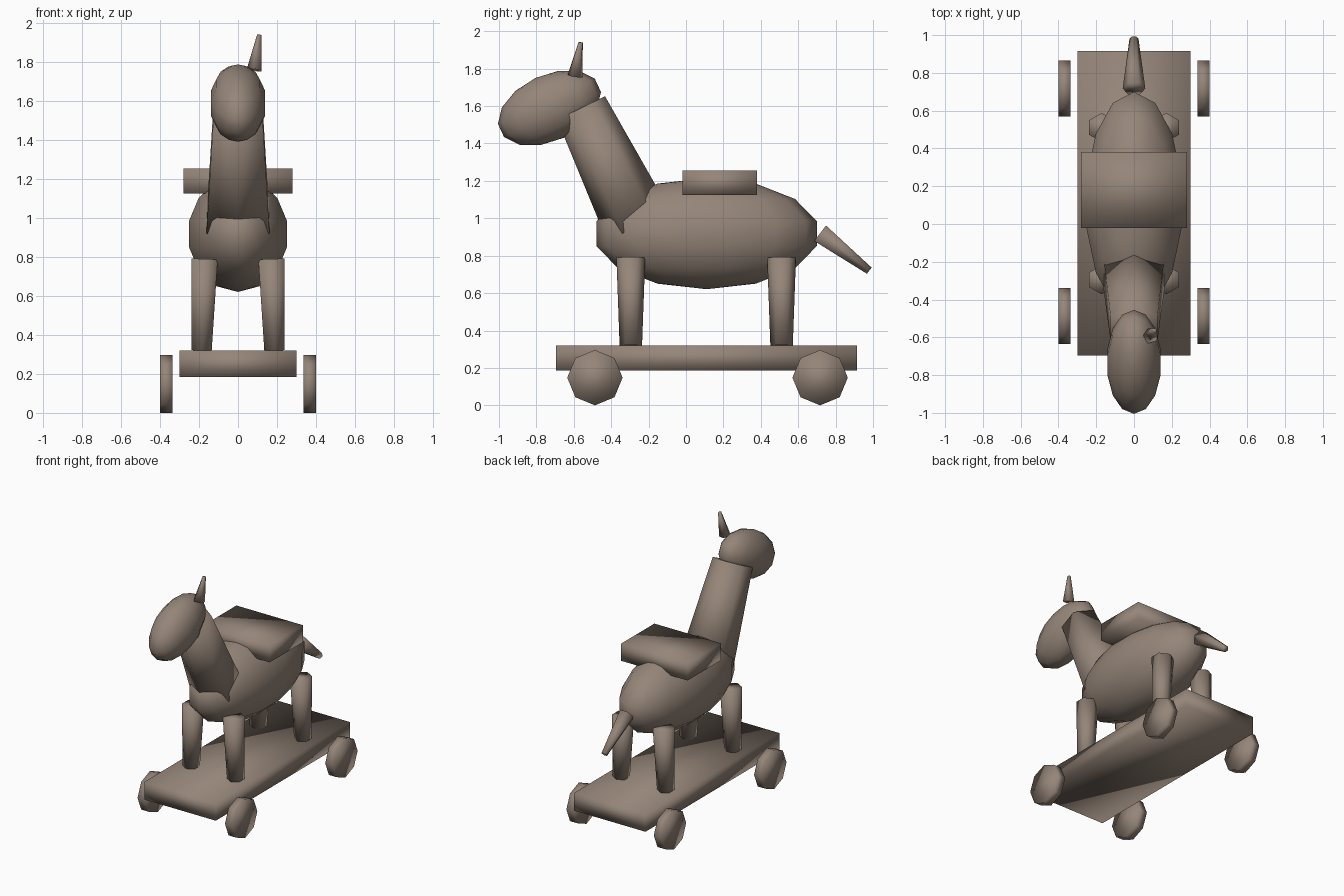
import bpy, bmesh, math
from mathutils import Vector, Matrix

if "Cube" in bpy.data.objects:
    bpy.data.objects.remove(bpy.data.objects["Cube"])

wood = bpy.data.materials.new("warm_brown")
wood.diffuse_color = (0.30, 0.235, 0.19, 1)
wood.use_nodes = True
wood.node_tree.nodes["Principled BSDF"].inputs["Base Color"].default_value = wood.diffuse_color


def finish(name, bm):
    bmesh.ops.recalc_face_normals(bm, faces=bm.faces)
    for f in bm.faces:
        f.smooth = True
    me = bpy.data.meshes.new(name)
    bm.to_mesh(me)
    bm.free()
    me.materials.append(wood)
    ob = bpy.data.objects.new(name, me)
    bpy.context.collection.objects.link(ob)
    return ob


def box(name, lo, hi):
    lo, hi = Vector(lo), Vector(hi)
    bm = bmesh.new()
    m = Matrix.Translation((lo + hi) / 2) @ Matrix.Diagonal((*(hi - lo), 1))
    bmesh.ops.create_cube(bm, size=1, matrix=m)
    return finish(name, bm)


def ellipsoid(name, centre, radii, tilt=0):
    bm = bmesh.new()
    m = (Matrix.Translation(centre) @ Matrix.Rotation(math.radians(tilt), 4, 'X')
         @ Matrix.Diagonal((*radii, 1)))
    bmesh.ops.create_uvsphere(bm, u_segments=14, v_segments=7, radius=1, matrix=m)
    return finish(name, bm)


def tube(name, a, b, ra, rb, sides, phase=0):
    """Capped tapered cylinder from a to b; phase 0 puts a corner along x."""
    a, b = Vector(a), Vector(b)
    axis = (b - a).normalized()
    side = Vector((0, 1, 0)) if abs(axis.x) > 0.9 else Vector((1, 0, 0))
    u = (side - axis * side.dot(axis)).normalized()
    w = axis.cross(u)
    bm = bmesh.new()
    rings = []
    for p, r in ((a, ra), (b, rb)):
        ring = []
        for i in range(sides):
            t = math.radians(phase) + 2 * math.pi * i / sides
            ring.append(bm.verts.new(p + (u * math.cos(t) + w * math.sin(t)) * r))
        rings.append(ring)
        bm.faces.new(ring)
    for i in range(sides):
        j = (i + 1) % sides
        bm.faces.new((rings[0][i], rings[0][j], rings[1][j], rings[1][i]))
    return finish(name, bm)


# Rolling base
box("platform", (-0.30, -0.695, 0.185), (0.30, 0.915, 0.32))
for s, side in ((-1, "left"), (1, "right")):
    for y, end in ((-0.487, "front"), (0.717, "back")):
        tube(f"{end}_{side}_wheel", (s * 0.335, y, 0.148), (s * 0.40, y, 0.148),
             0.148, 0.148, 8)
    # Legs lean slightly inwards and widen towards the top
    for y, end in ((-0.295, "front"), (0.511, "back")):
        tube(f"{end}_{side}_leg", (s * 0.187, y, 0.32), (s * 0.171, y, 0.79),
             0.060, 0.077, 6, 90)

# Body, neck and head
ellipsoid("body", (0, 0.11, 0.918), (0.265, 0.605, 0.297))
tube("neck", (0, -0.254, 0.961), (0, -0.561, 1.59), 0.187, 0.1425, 6, 90)
ellipsoid("head", (0, -0.73, 1.59), (0.147, 0.293, 0.177), 25)

# Saddle, tail and single ear
box("saddle", (-0.28, -0.02, 1.125), (0.28, 0.38, 1.255))
tube("tail", (0, 0.717, 0.92), (0, 0.98, 0.72), 0.060, 0.024, 6)
tube("ear", (0.087, -0.593, 1.76), (0.110, -0.563, 1.94), 0.042, 0.012, 5, 36)
